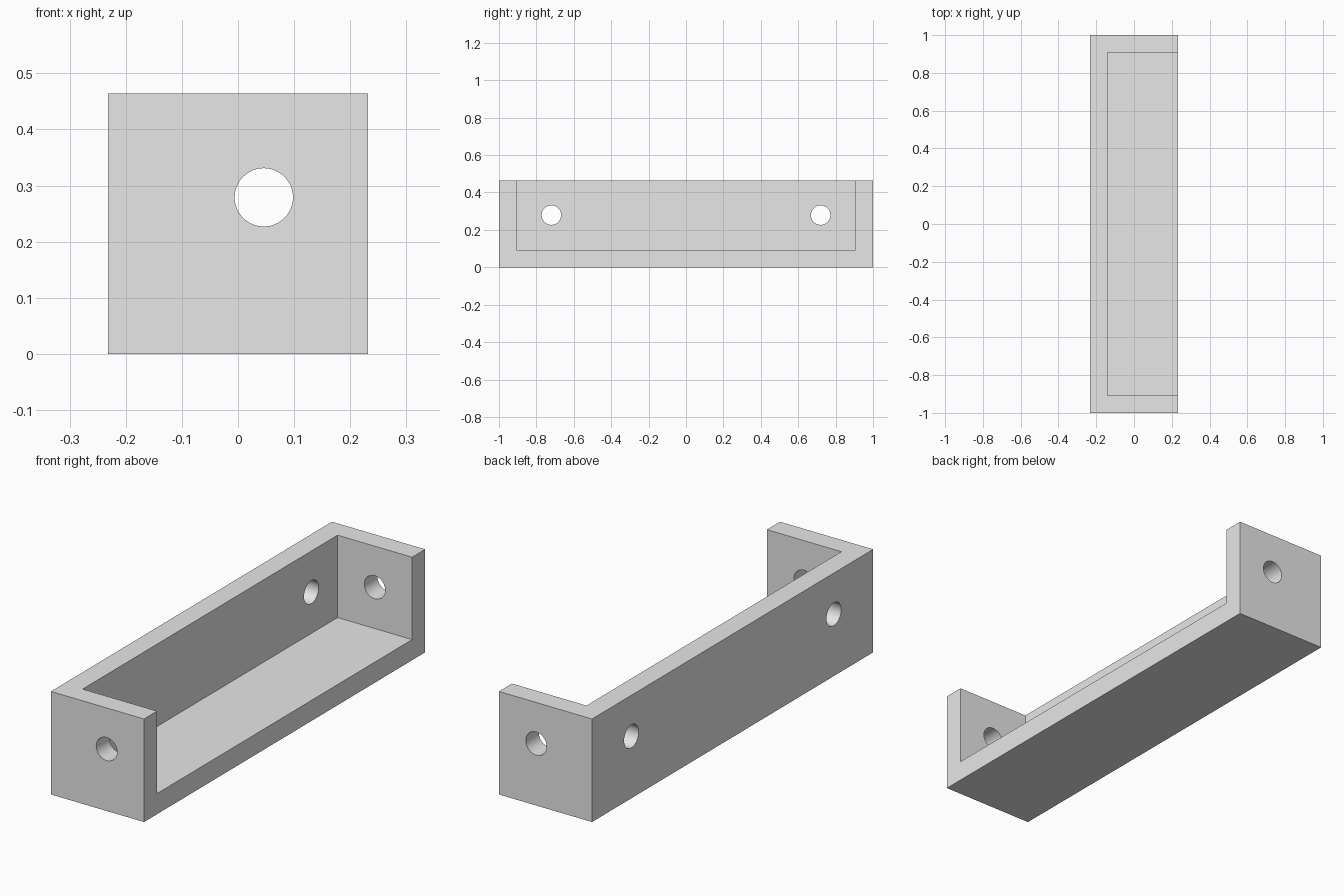
import bpy
from math import pi

cube = bpy.data.objects.get("Cube")
if cube:
    bpy.data.objects.remove(cube, do_unlink=True)

LENGTH, SIDE, WALL = 2.0, 0.464, 0.093
HOLE_RADIUS, HOLE_Z = 0.052, 0.279
HOLE_X, HOLE_Y = 0.046, 0.72

grey = bpy.data.materials.new("plain grey")
grey.use_nodes = True
colour = (0.8, 0.8, 0.8, 1)
grey.diffuse_color = colour
grey.node_tree.nodes["Principled BSDF"].inputs["Base Color"].default_value = colour


def box(name, low, high):
    """Box between two opposite corners."""
    centre = [(a + b) / 2 for a, b in zip(low, high)]
    bpy.ops.mesh.primitive_cube_add(size=1, location=centre)
    obj = bpy.context.object
    obj.name = name
    obj.scale = [b - a for a, b in zip(low, high)]
    bpy.ops.object.transform_apply(location=True, rotation=True, scale=True)
    obj.data.materials.append(grey)
    return obj


def drill(name, location, rotation, depth):
    """Round cutter for a bolt hole."""
    bpy.ops.mesh.primitive_cylinder_add(
        vertices=48, radius=HOLE_RADIUS, depth=depth,
        location=location, rotation=rotation)
    obj = bpy.context.object
    obj.name = name
    obj.data.materials.append(grey)
    return obj


def cut(target, cutter):
    """Subtract the cutter, then discard it."""
    cutter.hide_render = True
    bpy.context.view_layer.objects.active = target
    mod = target.modifiers.new("cut", "BOOLEAN")
    mod.operation = "DIFFERENCE"
    mod.solver = "EXACT"
    mod.object = cutter
    bpy.ops.object.modifier_apply(modifier=mod.name)
    bpy.data.objects.remove(cutter, do_unlink=True)


# Solid block hollowed from the top and the left side
half, end = SIDE / 2, LENGTH / 2
bracket = box("bracket", (-half, -end, 0), (half, end, SIDE))
cut(bracket, box("pocket_cutter", (-half + WALL, -end + WALL, WALL),
                 (SIDE, end - WALL, SIDE * 2)))

# Bolt holes through both end walls and the long wall
for side in (-1, 1):
    cut(bracket, drill("end_hole_cutter",
                       (HOLE_X, side * (end - WALL / 2), HOLE_Z),
                       (pi / 2, 0, 0), WALL * 2))
    cut(bracket, drill("wall_hole_cutter",
                       (-half + WALL / 2, side * HOLE_Y, HOLE_Z),
                       (0, pi / 2, 0), WALL * 2))

# Smooth hole walls, sharp bracket edges
bpy.ops.object.select_all(action="DESELECT")
bracket.select_set(True)
bpy.context.view_layer.objects.active = bracket
bpy.ops.object.shade_smooth_by_angle(angle=pi / 6)
